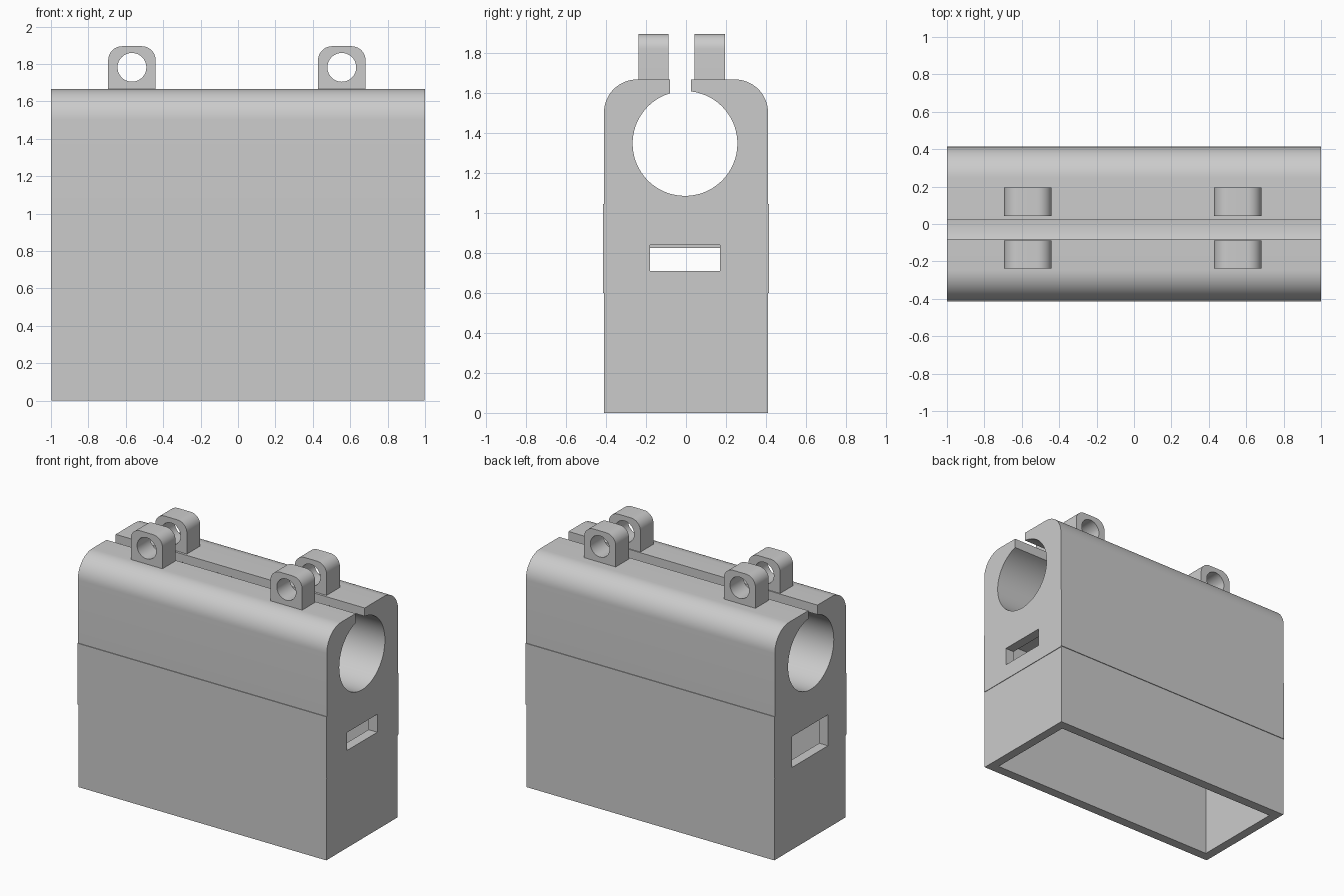
import bpy, bmesh, math
from mathutils import Vector

cube = bpy.data.objects.get("Cube")
if cube:
    bpy.data.objects.remove(cube, do_unlink=True)

grey = bpy.data.materials.new("plain grey")
grey.use_nodes = True
grey.diffuse_color = (0.6, 0.6, 0.6, 1)
grey.node_tree.nodes["Principled BSDF"].inputs["Base Color"].default_value = (0.6, 0.6, 0.6, 1)


def arc(cu, cv, r, start, end, steps):
    """Points of an arc, angles in degrees."""
    angles = [math.radians(start + (end - start) * i / steps) for i in range(steps + 1)]
    return [(cu + r * math.cos(a), cv + r * math.sin(a)) for a in angles]


def extrude(name, profile, axis, start, end):
    """Extrude a (horizontal, z) profile along x or y."""
    def place(u, v, t):
        return (t, u, v) if axis == "x" else (u, t, v)
    bm = bmesh.new()
    face = bm.faces.new([bm.verts.new(place(u, v, start)) for u, v in profile])
    moved = bmesh.ops.extrude_face_region(bm, geom=[face])["geom"]
    shift = Vector(place(0, 0, end - start))
    bmesh.ops.translate(bm, vec=shift, verts=[g for g in moved if isinstance(g, bmesh.types.BMVert)])
    bmesh.ops.recalc_face_normals(bm, faces=bm.faces)
    mesh = bpy.data.meshes.new(name)
    bm.to_mesh(mesh)
    bm.free()
    mesh.materials.append(grey)
    obj = bpy.data.objects.new(name, mesh)
    bpy.context.collection.objects.link(obj)
    return obj


def box(name, x0, x1, y0, y1, z0, z1):
    return extrude(name, [(y0, z0), (y1, z0), (y1, z1), (y0, z1)], "x", x0, x1)


def activate(obj):
    bpy.ops.object.select_all(action="DESELECT")
    obj.select_set(True)
    bpy.context.view_layer.objects.active = obj


def cut(obj, cutter):
    activate(obj)
    mod = obj.modifiers.new("cut", "BOOLEAN")
    mod.operation = "DIFFERENCE"
    mod.solver = "EXACT"
    mod.object = cutter
    bpy.ops.object.modifier_apply(modifier=mod.name)
    bpy.data.objects.remove(cutter, do_unlink=True)


def smooth(obj):
    activate(obj)
    bpy.ops.object.shade_smooth_by_angle(angle=math.radians(30))


# Body profile: rounded shoulders, open round channel, slightly wider middle band
side, band, top, corner = 0.41, 0.415, 1.667, 0.165
cy, cz, radius = -0.005, 1.347, 0.262
gap_left, gap_right = -0.08, 0.025
angle_right = math.degrees(math.acos((gap_right - cy) / radius))
angle_left = math.degrees(math.acos((gap_left - cy) / radius))

right_side = [(side, 0), (side, 0.6), (band, 0.6), (band, 1.045), (side, 1.045)]
left_side = [(-u, v) for u, v in reversed(right_side)]
profile = (right_side
           + arc(side - corner, top - corner, corner, 0, 90, 16)
           + [(gap_right, top)]
           + arc(cy, cz, radius, angle_right, angle_left - 360, 64)
           + [(gap_left, top)]
           + arc(corner - side, top - corner, corner, 90, 180, 16)
           + left_side)
body = extrude("clamp_housing", profile, "x", -1, 1)

# Lower compartment, open underneath
cut(body, box("compartment_cutter", -0.93, 0.93, -0.34, 0.34, -0.1, 1.0))

# End slots
cut(body, box("small_slot_cutter", 0.85, 1.1, -0.18, 0.17, 0.71, 0.84))
cut(body, box("large_slot_cutter", -1.1, -0.85, -0.2, 0.21, 0.6, 0.825))

# Slight step at the lower part of both ends
for sign in (-1, 1):
    ends = sorted((sign * 0.996, sign * 1.1))
    cut(body, box("end_step_cutter", *ends, -0.6, 0.6, -0.1, 0.595))
smooth(body)

# Four pierced lugs along the gap
for x_name, x in (("right", -0.567), ("left", 0.555)):
    for y_name, y0, y1 in (("front", -0.238, -0.088), ("back", 0.042, 0.195)):
        half, r, lug_top = 0.127, 0.075, 1.895
        outline = ([(x - half, 1.65), (x + half, 1.65)]
                   + arc(x + half - r, lug_top - r, r, 0, 90, 10)
                   + arc(x - half + r, lug_top - r, r, 90, 180, 10))
        lug = extrude(f"{y_name}_{x_name}_lug", outline, "y", y0, y1)
        hole = arc(x, 1.782, 0.077, 0, 360, 40)[:-1]
        cut(lug, extrude("lug_hole_cutter", hole, "y", y0 - 0.1, y1 + 0.1))
        smooth(lug)
